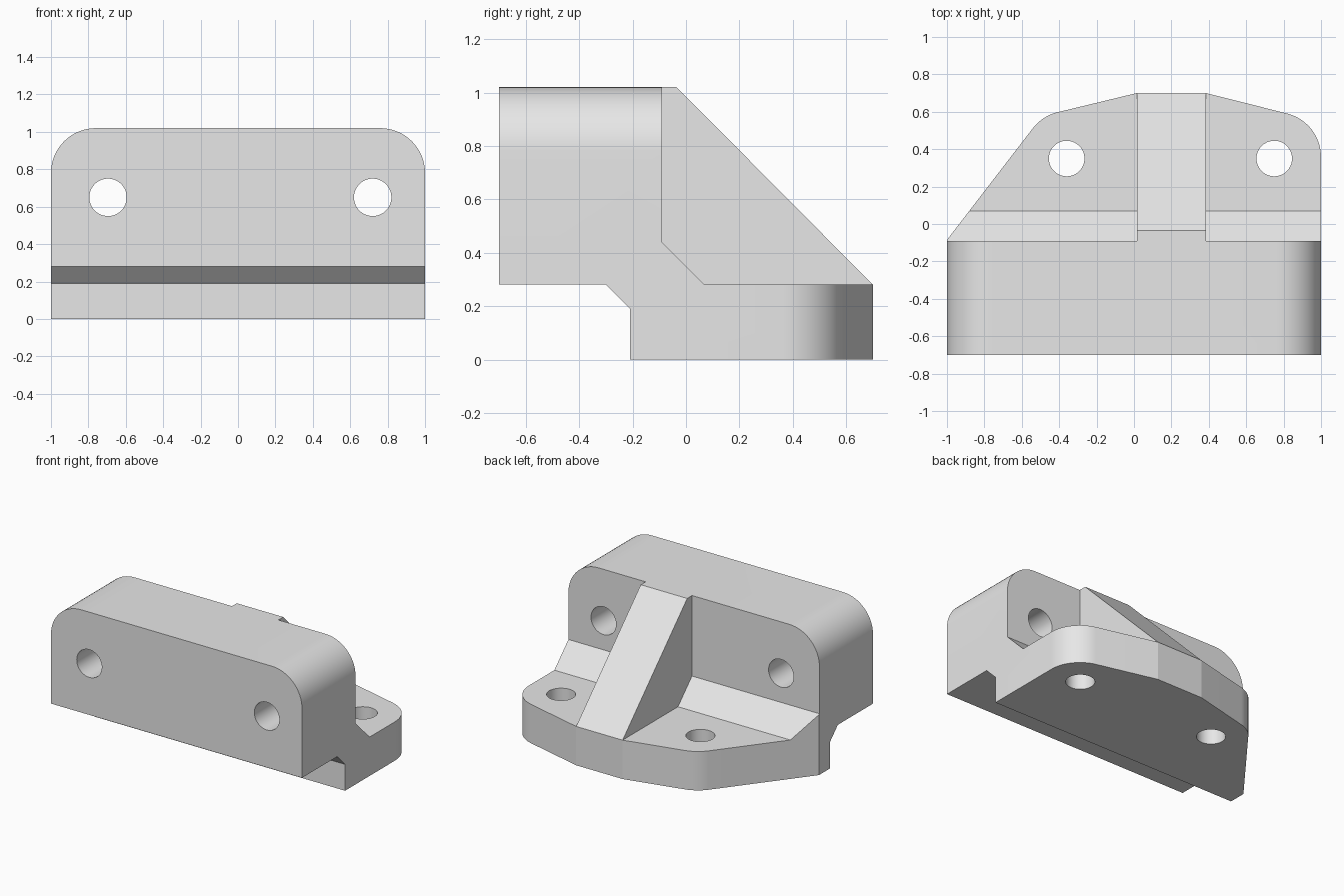
import bpy
import bmesh
import math
from mathutils import Vector

if "Cube" in bpy.data.objects:
    bpy.data.objects.remove(bpy.data.objects["Cube"], do_unlink=True)

grey = bpy.data.materials.new("plain grey")
grey.use_nodes = True
grey.diffuse_color = (0.8, 0.8, 0.8, 1)
grey.node_tree.nodes["Principled BSDF"].inputs["Base Color"].default_value = (0.8, 0.8, 0.8, 1)


def outline(corners, steps=16):
    """Turn (u, v, radius) corners into points, rounding where radius > 0."""
    points = []
    for i, (u, v, radius) in enumerate(corners):
        p = Vector((u, v))
        if radius == 0:
            points.append(p)
            continue
        a = (Vector(corners[i - 1][:2]) - p).normalized()
        b = (Vector(corners[(i + 1) % len(corners)][:2]) - p).normalized()
        half = a.angle(b) / 2
        centre = p + (a + b).normalized() * radius / math.sin(half)
        start = p + a * radius / math.tan(half) - centre
        end = p + b * radius / math.tan(half) - centre
        sweep = start.angle(end)
        for k in range(steps + 1):
            t = k / steps
            points.append(centre + (start * math.sin((1 - t) * sweep)
                                    + end * math.sin(t * sweep)) / math.sin(sweep))
    return points


def prism(name, points, axis, low, high):
    """Extrude a 2D outline along the x, y or z axis."""
    place = {"x": lambda p, d: (d, p[0], p[1]),
             "y": lambda p, d: (p[0], d, p[1]),
             "z": lambda p, d: (p[0], p[1], d)}[axis]
    bm = bmesh.new()
    face = bm.faces.new([bm.verts.new(place(p, low)) for p in points])
    new = bmesh.ops.extrude_face_region(bm, geom=[face])["geom"]
    shift = Vector(place((0, 0), high - low))
    bmesh.ops.translate(bm, vec=shift, verts=[g for g in new if isinstance(g, bmesh.types.BMVert)])
    bmesh.ops.recalc_face_normals(bm, faces=bm.faces)
    mesh = bpy.data.meshes.new(name)
    bm.to_mesh(mesh)
    bm.free()
    mesh.materials.append(grey)
    obj = bpy.data.objects.new(name, mesh)
    bpy.context.collection.objects.link(obj)
    return obj


def combine(target, tool, operation):
    mod = target.modifiers.new(operation, "BOOLEAN")
    mod.operation = operation
    mod.solver = "EXACT"
    mod.object = tool
    bpy.context.view_layer.update()
    bpy.context.view_layer.objects.active = target
    bpy.ops.object.modifier_apply(modifier=mod.name)
    bpy.data.objects.remove(tool, do_unlink=True)


def circle(u, v, radius, sides=64):
    return [(u + radius * math.cos(math.tau * i / sides),
             v + radius * math.sin(math.tau * i / sides)) for i in range(sides)]


# Stepped side profile: upright block, foot and both chamfers
bracket = prism("bracket", [(-0.70, 0.28), (-0.30, 0.28), (-0.21, 0.19), (-0.21, 0),
                            (0.70, 0), (0.70, 0.28), (0.07, 0.28), (-0.09, 0.44),
                            (-0.09, 1.02), (-0.70, 1.02)], "x", -1.2, 1.2)

# Front outline with rounded top corners
front = outline([(-1, -0.2, 0), (1, -0.2, 0), (1, 1.02, 0.24), (-1, 1.02, 0.24)])
combine(bracket, prism("front_outline", front, "y", -1, 1), "INTERSECT")

# Plan outline of the foot with its slanted left side
plan = outline([(-1, -1, 0), (1, -1, 0), (1, 0.545, 0.24), (0.385, 0.70, 0),
                (0.015, 0.70, 0), (-0.49, 0.578, 0.24), (-1, -0.085, 0)])
combine(bracket, prism("plan_outline", plan, "z", -0.5, 1.5), "INTERSECT")

# Sloping rib between the upright and the foot
rib = [(-0.15, 0.1), (0.5, 0.1), (0.70, 0.28), (-0.035, 1.02), (-0.09, 1.02), (-0.15, 0.9)]
combine(bracket, prism("rib", rib, "x", 0.015, 0.385), "UNION")

# Bolt holes through the upright and the foot
for x in (-0.695, 0.72):
    combine(bracket, prism("upright_hole", circle(x, 0.65, 0.1), "y", -1, 0.1), "DIFFERENCE")
for x in (-0.36, 0.75):
    combine(bracket, prism("foot_hole", circle(x, 0.35, 0.095), "z", -0.2, 0.5), "DIFFERENCE")

# Smooth the rounded corners and holes, keep the other edges sharp
bpy.ops.object.select_all(action="DESELECT")
bracket.select_set(True)
bpy.context.view_layer.objects.active = bracket
bpy.ops.object.shade_smooth_by_angle(angle=math.radians(10))
